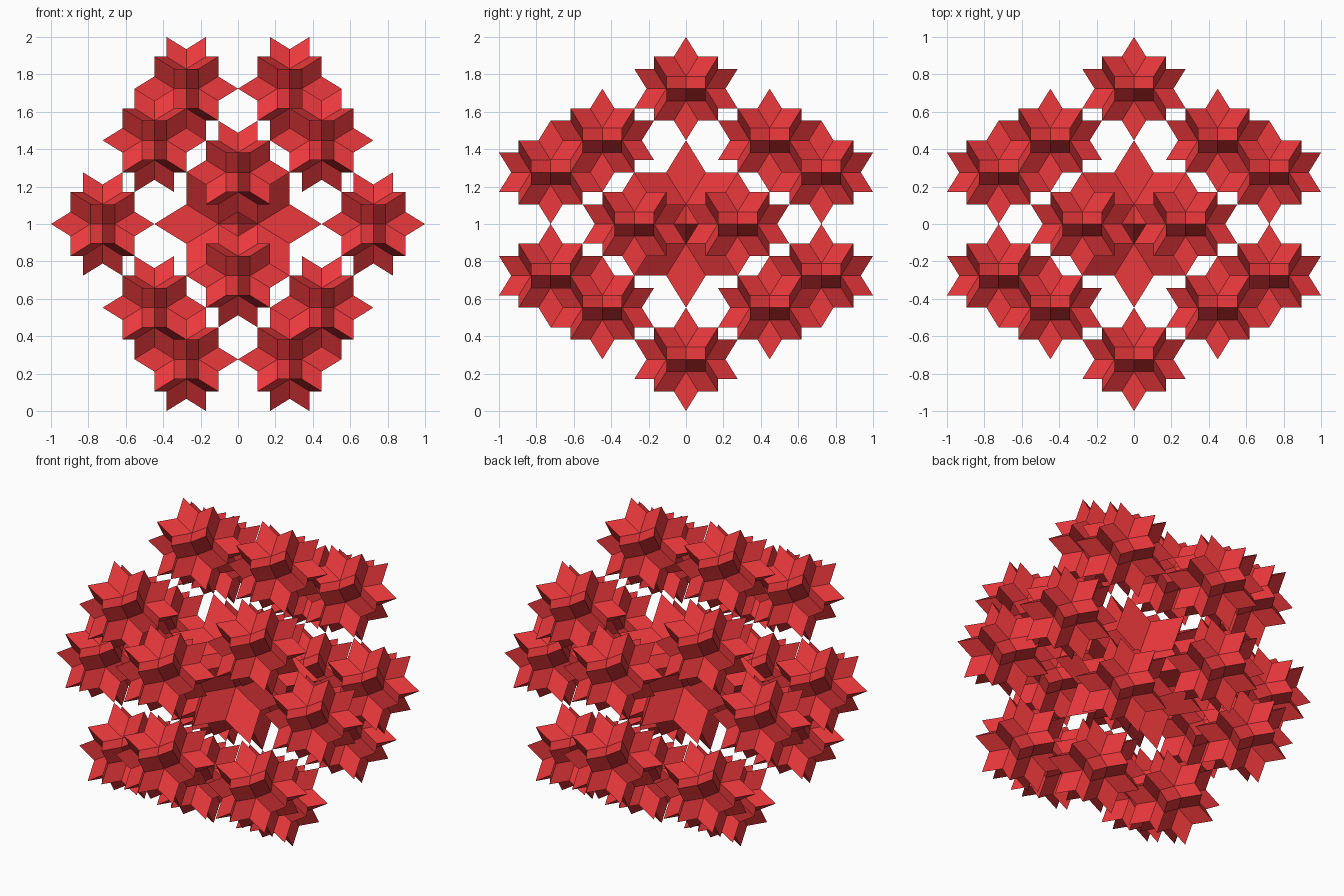
import bpy, bmesh
from itertools import product, combinations
from mathutils import Vector

if "Cube" in bpy.data.objects:
    bpy.data.objects.remove(bpy.data.objects["Cube"])

PHI = (1 + 5 ** 0.5) / 2
CENTRE = Vector((0, 0, 1))
A = 1 / (PHI * (1 + PHI ** -2))      # half cube edge of the dodecahedral layout
A *= 1.0

# the twelve five-fold directions
axes = []
for s, t in product((1, -1), repeat=2):
    p = (0, s, t * PHI)
    axes += [Vector(p), Vector((p[2], p[0], p[1])), Vector((p[1], p[2], p[0]))]
near = lambda a, b: abs((a - b).length - 2) < 0.01
triples = [t for t in combinations(axes, 3)
           if all(near(a, b) for a, b in combinations(t, 2))]

red = bpy.data.materials.new("red")
red.diffuse_color = (0.83, 0.04, 0.045, 1)
red.use_nodes = True
red.node_tree.nodes["Principled BSDF"].inputs["Base Color"].default_value = red.diffuse_color


def star_mesh(name, s):
    """Twenty-pointed star of 60 rhombi; each point has three rhombic faces."""
    bm = bmesh.new()
    k = s / PHI ** 2
    for tri in triples:
        tip = sum(tri, Vector())
        for i in range(3):
            a, b, c = tri[i], tri[(i + 1) % 3], tri[(i + 2) % 3]
            quad = [a, a + b, tip, a + c]
            n = (quad[1] - quad[0]).cross(quad[2] - quad[0])
            if n.dot(tip - (b + c) / 2 - (b + c) / 2 + Vector()) < 0:
                quad.reverse()
            bm.faces.new([bm.verts.new(p * k) for p in quad])
    bmesh.ops.remove_doubles(bm, verts=bm.verts, dist=1e-4)
    bmesh.ops.recalc_face_normals(bm, faces=bm.faces)
    me = bpy.data.meshes.new(name)
    bm.to_mesh(me)
    bm.free()
    me.materials.append(red)
    return me


def place(name, me, loc):
    ob = bpy.data.objects.new(name, me)
    ob.location = loc
    bpy.context.collection.objects.link(ob)


# large central star
place("central_star", star_mesh("central_star", A / PHI), CENTRE)

# twenty smaller stars at the corners of a dodecahedron
small = star_mesh("outer_star", A / PHI ** 2)
for i, tri in enumerate(triples):
    place(f"outer_star_{i + 1}", small, CENTRE + sum(tri, Vector()) * A / PHI ** 2)
